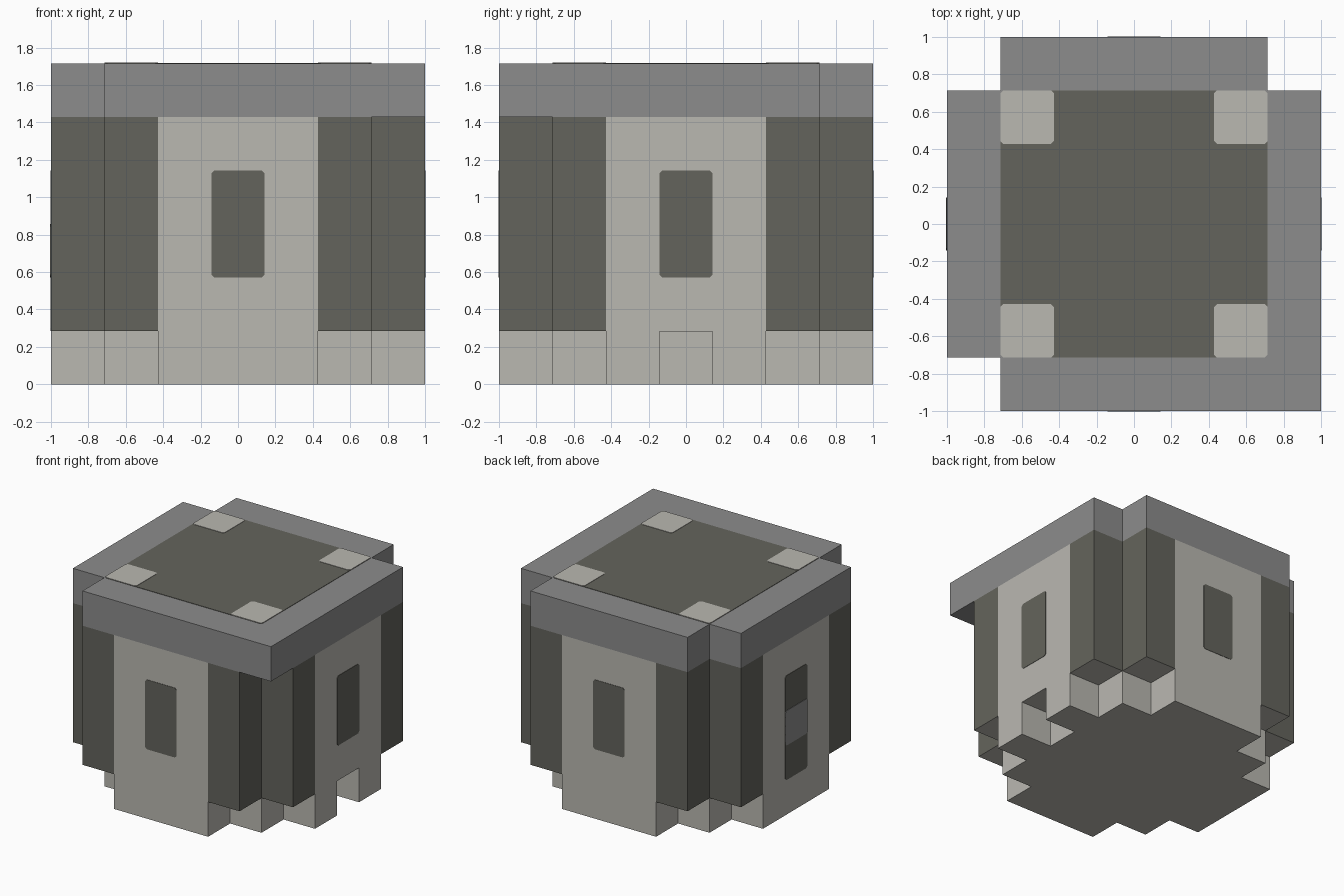
import bpy
import bmesh
from math import pi
from mathutils import Matrix, Vector

cube = bpy.data.objects.get("Cube")
if cube:
    bpy.data.objects.remove(cube, do_unlink=True)

U = 1 / 7  # one building block


def material(name, color):
    mat = bpy.data.materials.new(name)
    mat.use_nodes = True
    mat.diffuse_color = color
    mat.node_tree.nodes["Principled BSDF"].inputs["Base Color"].default_value = color
    return mat


LIGHT = material("pale stone", (0.49, 0.48, 0.44, 1))
DARK = material("dark stone", (0.127, 0.127, 0.107, 1))
GREY = material("grey stone", (0.262, 0.262, 0.262, 1))


def prism(name, outline, z0, z1, mats, rule=None, matrix=None, top=True):
    """Extrude a counter-clockwise outline; rule picks a material per face centre."""
    bm = bmesh.new()
    low = [bm.verts.new((x, y, z0)) for x, y in outline]
    high = [bm.verts.new((x, y, z1)) for x, y in outline]
    n = len(outline)
    bm.faces.new(low[::-1])
    if top:
        bm.faces.new(high)
    for i in range(n):
        j = (i + 1) % n
        bm.faces.new((low[i], low[j], high[j], high[i]))
    if rule:
        for f in bm.faces:
            f.material_index = rule(f)
    if matrix:
        bm.transform(matrix)
    mesh = bpy.data.meshes.new(name)
    bm.to_mesh(mesh)
    bm.free()
    for m in mats:
        mesh.materials.append(m)
    obj = bpy.data.objects.new(name, mesh)
    bpy.context.collection.objects.link(obj)
    return obj


def four_fold(quarter):
    """Repeat a quarter outline around the vertical axis, in block units."""
    pts = []
    for k in range(4):
        rot = Matrix.Rotation(k * pi / 2, 2)
        pts += [tuple(rot @ Vector(p) * U) for p in quarter]
    return pts


def plate(name, w, h, mat, matrix, thick=0.003, cut=0.015):
    """Thin panel with clipped corners, w by h blocks."""
    a, b = w * U / 2, h * U / 2
    outline = [(a, cut - b), (a, b - cut), (a - cut, b), (cut - a, b),
               (-a, b - cut), (-a, cut - b), (cut - a, -b), (a - cut, -b)]
    return prism(name, outline, -0.002, thick, [mat], matrix=matrix)


# Stepped base with a doorway notch on the +x side
doorway = [(x * U, y * U) for x, y in ((7, -1), (5, -1), (5, 1), (7, 1))]
prism("base", doorway + four_fold([(7, 3), (5, 3), (5, 5), (3, 5), (3, 7)]),
      0, 2 * U, [LIGHT], top=False)


# Tower walls: pale middle panels, dark corner blocks
def wall_rule(face):
    c = face.calc_center_median()
    return int(abs(face.normal.z) < 0.5 and min(abs(c.x), abs(c.y)) < 0.01)


prism("walls", four_fold([(7, 3), (7, 5), (5, 5), (5, 7), (3, 7)]),
      2 * U, 10 * U, [DARK, LIGHT], wall_rule, top=False)
plate("doorway_ceiling", 2, 2, LIGHT,
      Matrix.Translation((6 * U, 0, 2 * U)) @ Matrix.Rotation(pi, 4, "X"), cut=0.001)

# Roof slab: three notched corners, the front +x corner is filled
roof = four_fold([(7, 5), (5, 5), (5, 7)])[:-3] + [(U * 7, -U * 7)]
prism("roof", roof, 10 * U, 12 * U, [GREY])

# Roof deck and its corner tiles
plate("roof_deck", 10, 10, DARK, Matrix.Translation((0, 0, 12 * U)))
for sx in (-1, 1):
    for sy in (-1, 1):
        plate("corner_tile", 2, 2, LIGHT,
              Matrix.Translation((sx * 4 * U, sy * 4 * U, 12 * U)), thick=0.006)


# Windows: side k is a quarter turn from the front
def window(name, side, z, height, mat, thick=0.003):
    turn = Matrix.Rotation(side * pi / 2, 4, "Z")
    spot = Matrix.Translation((0, -7 * U, z * U)) @ Matrix.Rotation(pi / 2, 4, "X")
    plate(name, 2, height, mat, turn @ spot, thick)


for side, name in enumerate(("front_window", "left_window", "back_window")):
    window(name, side, 6, 4, DARK)
window("right_tall_window", 3, 5, 6, DARK)
window("right_window_block", 3, 5, 2, GREY, 0.006)
